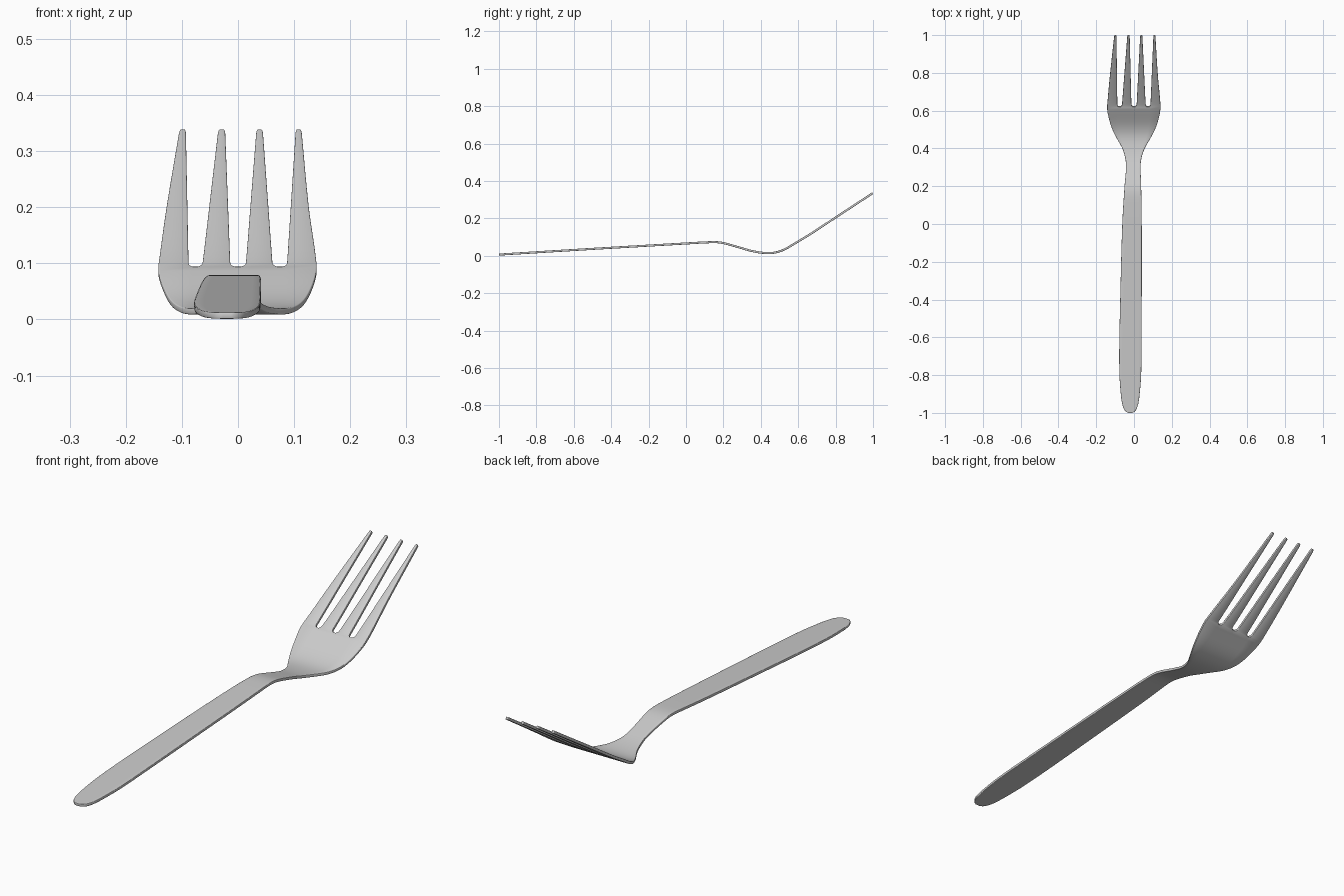
import bpy, bmesh, math

if "Cube" in bpy.data.objects:
    bpy.data.objects.remove(bpy.data.objects["Cube"])

THICK = 0.011
SLOT_Y = 0.622

# Outline: y, left x, right x
OUTLINE = [(-1.0, -.031, -.009), (-.994, -.042, .002), (-.98, -.053, .013), (-.95, -.063, .023),
           (-.9, -.070, .030), (-.8, -.077, .038), (-.65, -.078, .040), (-.4, -.073, .041),
           (0, -.062, .041), (.2, -.050, .038), (.3, -.042, .035), (.35, -.047, .040),
           (.4, -.068, .063), (.45, -.100, .096), (.5, -.123, .120), (.55, -.135, .133),
           (.61, -.142, .140), (.66, -.139, .138), (.79, -.127, .126), (1.0, -.104, .113)]
# Side profile: y, z of the middle surface
PROFILE = [(-1.0, .0065), (-.5, .037), (0, .066), (.1, .0715), (.16, .073), (.2, .068), (.28, .046),
           (.36, .024), (.43, .0145), (.48, .018), (.53, .036), (.6, .077), (.66, .113),
           (.8, .205), (1.0, .336)]
# Tine edges left to right: x at the slot bottom, x at the tip
EDGES = [None, (-.088, -.093), (-.064, -.035), (-.0135, -.023),
         (.0135, .033), (.062, .044), (.087, .103), None]


def smooth(table, y, k=1):
    """Hermite interpolation of column k of a table sorted by y."""
    n = len(table)
    i = max(j for j in range(n - 1) if table[j][0] <= y + 1e-9)

    def slope(j):
        a, b = table[max(j - 1, 0)], table[min(j + 1, n - 1)]
        return (b[k] - a[k]) / (b[0] - a[0])
    h = table[i + 1][0] - table[i][0]
    t = (y - table[i][0]) / h
    return ((2*t**3 - 3*t**2 + 1) * table[i][k] + (t**3 - 2*t**2 + t) * h * slope(i)
            + (3*t**2 - 2*t**3) * table[i + 1][k] + (t**3 - t**2) * h * slope(i + 1))


def row_xs(y):
    """Eight x positions across the fork at y."""
    left, right = smooth(OUTLINE, y, 1), smooth(OUTLINE, y, 2)
    s = max(0, (y - SLOT_Y) / (1 - SLOT_Y))
    xs = [left] + [a + (b - a) * s for a, b in EDGES[1:-1]] + [right]
    # rounded slot bottoms
    r = .014
    d = min(max((y - SLOT_Y) / r, 0), 1)
    w = .4 + .6 * math.sqrt(1 - (1 - d) ** 2)
    for a in (1, 3, 5):
        c, half = (xs[a] + xs[a + 1]) / 2, (xs[a + 1] - xs[a]) / 2 * w
        xs[a], xs[a + 1] = c - half, c + half
    # rounded tine tips
    if y > .99:
        w = 1 - .4 * ((y - .99) / .01) ** 2
        for a in (0, 2, 4, 6):
            c, half = (xs[a] + xs[a + 1]) / 2, (xs[a + 1] - xs[a]) / 2 * w
            xs[a], xs[a + 1] = c - half, c + half
    # even columns in the handle, blending to tine edges in the palm
    if y < SLOT_Y:
        l0, r0 = smooth(OUTLINE, SLOT_Y, 1), smooth(OUTLINE, SLOT_Y, 2)
        b = min(max((y - .35) / (SLOT_Y - .35), 0), 1)
        xs = [left + (right - left) * ((1 - b) * i / 7 + b * (x - l0) / (r0 - l0))
              for i, x in enumerate(xs)]
    return xs


def span(a, b, n):
    return [a + (b - a) * i / n for i in range(n)]


ys = ([-1, -.994, -.987, -.978, -.965] + span(-.95, -.8, 6) + span(-.8, 0, 12) + span(0, .1, 3)
      + span(.1, SLOT_Y, 40) + [SLOT_Y, SLOT_Y + .004, SLOT_Y + .009, SLOT_Y + .014]
      + span(.65, .99, 18) + [.99, .995, .998])

# Middle surface of the fork, with open slots between the tines
bm = bmesh.new()
rows = [[bm.verts.new((x, y, smooth(PROFILE, y))) for x in row_xs(y)] for y in ys]
for y, lo, hi in zip(ys, rows, rows[1:]):
    for i in range(7):
        if y >= SLOT_Y and i in (1, 3, 5):
            continue
        bm.faces.new((lo[i], lo[i + 1], hi[i + 1], hi[i]))
mesh = bpy.data.meshes.new("fork")
bm.to_mesh(mesh)
bm.free()
fork = bpy.data.objects.new("fork", mesh)
bpy.context.collection.objects.link(fork)

# Sheet thickness and softened rim
solid = fork.modifiers.new("thickness", 'SOLIDIFY')
solid.thickness = THICK
solid.offset = 0
bevel = fork.modifiers.new("soft_rim", 'BEVEL')
bevel.width = .0025
bevel.segments = 2
bevel.limit_method = 'ANGLE'
bevel.angle_limit = math.radians(50)

bpy.context.view_layer.objects.active = fork
fork.select_set(True)
bpy.ops.object.shade_smooth_by_angle(angle=math.radians(40))
